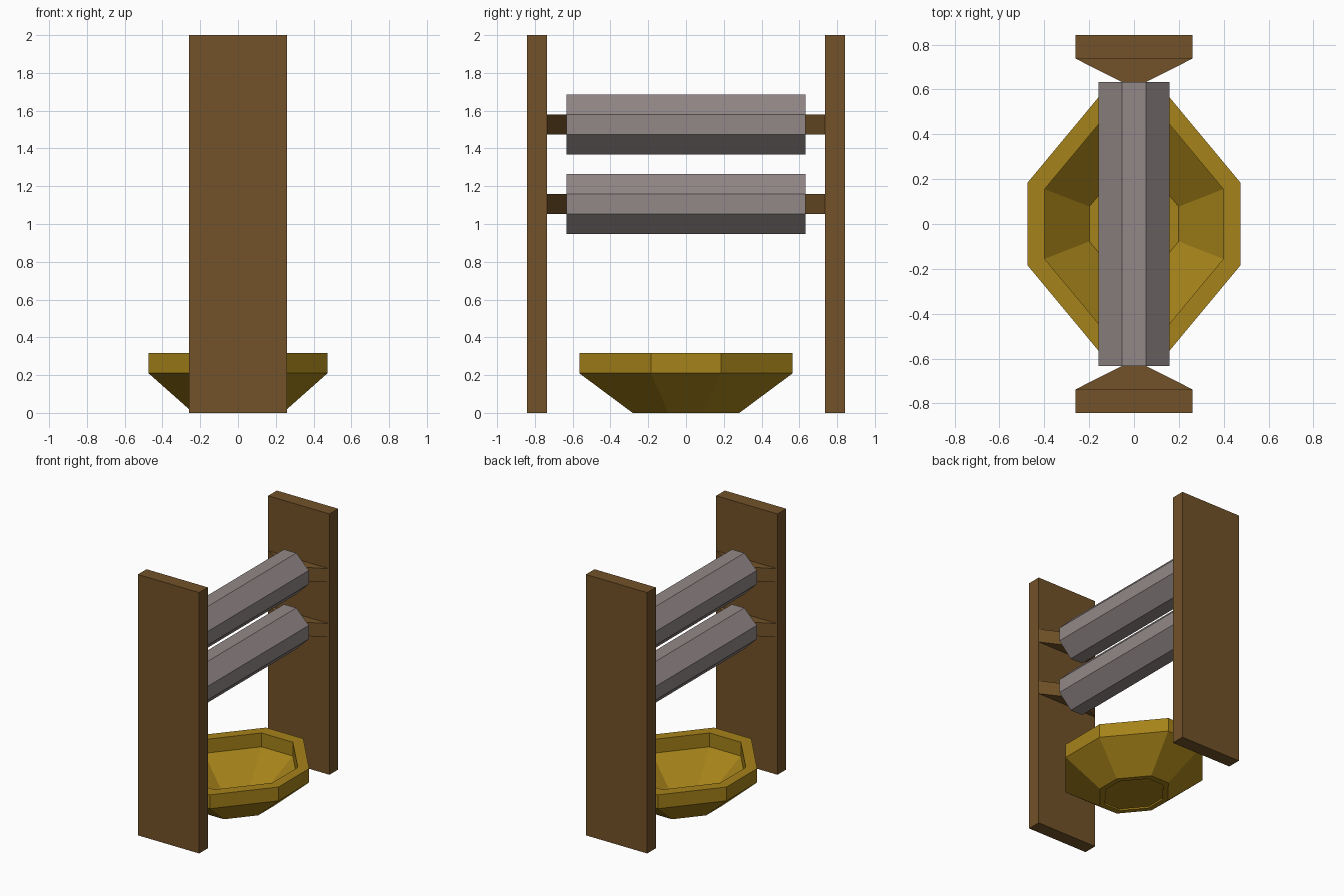
import bpy, bmesh

if "Cube" in bpy.data.objects:
    bpy.data.objects.remove(bpy.data.objects["Cube"])


def material(name, rgb):
    m = bpy.data.materials.new(name)
    m.diffuse_color = (*rgb, 1)
    m.use_nodes = True
    m.node_tree.nodes["Principled BSDF"].inputs["Base Color"].default_value = m.diffuse_color
    return m


WOOD = material("brown_wood", (0.17, 0.085, 0.022))
GOLD = material("gold_metal", (0.38, 0.225, 0.01))
GREY = material("warm_grey", (0.29, 0.245, 0.245))


def loft(name, rings, mat):
    """Skin a stack of equal-length vertex rings and cap both ends."""
    bm = bmesh.new()
    loops = [[bm.verts.new(p) for p in ring] for ring in rings]
    for a, b in zip(loops, loops[1:]):
        n = len(a)
        for i in range(n):
            j = (i + 1) % n
            bm.faces.new((a[i], a[j], b[j], b[i]))
    bm.faces.new(loops[0][::-1])
    bm.faces.new(loops[-1])
    bmesh.ops.recalc_face_normals(bm, faces=bm.faces)
    me = bpy.data.meshes.new(name)
    bm.to_mesh(me)
    bm.free()
    me.materials.append(mat)
    ob = bpy.data.objects.new(name, me)
    bpy.context.collection.objects.link(ob)
    return ob


def rect(hx, z0, z1, y):
    return [(-hx, y, z0), (hx, y, z0), (hx, y, z1), (-hx, y, z1)]


def octagon(hx, hy, cx, cy):
    """Chamfered rectangle: half sizes and half lengths of the flat sides."""
    return [(hx, -cy), (hx, cy), (cx, hy), (-cx, hy),
            (-hx, cy), (-hx, -cy), (-cx, -hy), (cx, -hy)]


# Side panels and tapered roller brackets
for side, s in (("front", -1), ("back", 1)):
    loft(side + "_panel",
         [rect(0.26, 0, 2, s * y) for y in (0.737, 0.842)], WOOD)
    for level, z in (("lower", 1.106), ("upper", 1.527)):
        loft(f"{side}_{level}_bracket",
             [rect(0.26, z - 0.0525, z + 0.0525, s * 0.737),
              rect(0.0525, z - 0.0525, z + 0.0525, s * 0.632)], WOOD)

# Eight-sided rollers
for level, z in (("lower", 1.106), ("upper", 1.527)):
    loft(level + "_roller",
         [[(x, y, z + h) for x, h in octagon(0.158, 0.158, 0.0525, 0.0525)]
          for y in (-0.632, 0.632)], GREY)

# Bowl: recessed foot, flared outside, straight rim, hollow inside
profile = [(0.42, 0.012), (0.42, 0), (0.5, 0), (1, 0.21), (1, 0.316),
           (0.84, 0.316), (0.84, 0.21), (0.42, 0.02)]
loft("bowl",
     [[(x * k, y * k, z) for x, y in octagon(0.474, 0.565, 0.158, 0.185)]
      for k, z in profile], GOLD)
